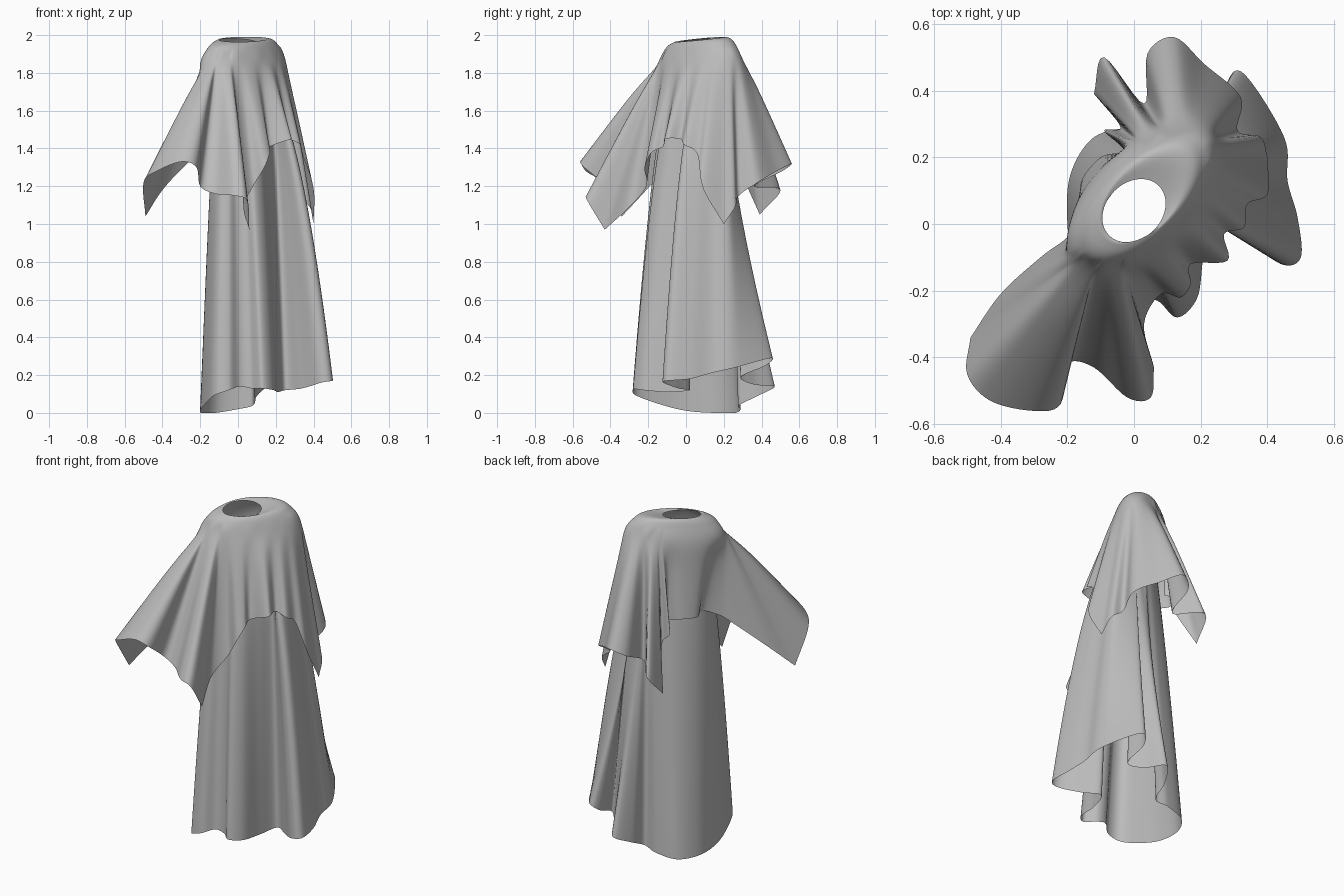
import bpy
import bmesh
import math
from mathutils import Vector

old_cube = bpy.data.objects.get("Cube")
if old_cube:
    bpy.data.objects.remove(old_cube, do_unlink=True)

cloth = bpy.data.materials.new("grey_cloth")
cloth.use_nodes = True
grey = (0.5, 0.5, 0.5, 1)
cloth.diffuse_color = grey
cloth.node_tree.nodes["Principled BSDF"].inputs["Base Color"].default_value = grey

# The body is turned: its shoulder line runs diagonally across the ground plane
ALONG = Vector((1, 1, 0)).normalized()
ACROSS = Vector((-1, 1, 0)).normalized()


def spline_point(a, b, c, d, t):
    """Point on a Catmull-Rom segment between b and c."""
    return b + 0.5 * t * (c - a + t * (2 * a - 5 * b + 4 * c - d + t * (3 * b - a - 3 * c + d)))


def closed_curve(points, steps, corner_height):
    """Smooth loop that keeps sharp corners at points below corner_height."""
    curve = []
    n = len(points)
    for i in range(n):
        a, b, c, d = (points[(i + j) % n] for j in (-1, 0, 1, 2))
        if b.z < corner_height:
            a = 2 * b - c
        if c.z < corner_height:
            d = 2 * c - b
        curve += [spline_point(a, b, c, d, k / steps) for k in range(steps)]
    return curve


def open_curve(points, steps):
    ends = [points[0]] + points + [points[-1]]
    curve = [spline_point(*ends[i:i + 4], k / steps)
             for i in range(len(points) - 1) for k in range(steps)]
    return curve + [points[-1]]


def body_angles(hem, centre, passes):
    """Smoothed, unwrapped direction of each hem point around the body."""
    angles = []
    for p in hem:
        d = p - centre
        a = math.atan2(d.dot(ACROSS), d.dot(ALONG))
        if angles:
            a += math.tau * round((angles[-1] - a) / math.tau)
        angles.append(a)
    n = len(angles)
    for _ in range(passes):
        before = [angles[-1] - math.tau] + angles
        after = angles[1:] + [angles[0] + math.tau]
        angles = [(before[i] + 2 * angles[i] + after[i]) / 4 for i in range(n)]
    return angles


def oval(centre, angle, length, width, height, side_tilt=0, back_tilt=0):
    u = length * math.cos(angle)
    v = width * math.sin(angle)
    p = centre + ALONG * u + ACROSS * v
    p.z = height + side_tilt * u + back_tilt * v
    return p


def cloth_sheet(name, columns):
    """Skin neighbouring columns of points into one smooth, closed-round sheet."""
    bm = bmesh.new()
    grid = [[bm.verts.new(p) for p in column] for column in columns]
    for i, left in enumerate(grid):
        right = grid[(i + 1) % len(grid)]
        for k in range(len(left) - 1):
            bm.faces.new((left[k + 1], right[k + 1], right[k], left[k]))
    mesh = bpy.data.meshes.new(name)
    bm.to_mesh(mesh)
    bm.free()
    mesh.materials.append(cloth)
    for face in mesh.polygons:
        face.use_smooth = True
    obj = bpy.data.objects.new(name, mesh)
    bpy.context.collection.objects.link(obj)
    return obj


def hem_points(table):
    return [Vector(p) / 100 for p in table]


# Cape: hem of a square cloth with hanging corners, in hundredths
cape_hem = hem_points([
    (-20, -4, 138), (-28, -10, 131), (-40, -21, 118), (-49, -34, 104),
    (-50, -45, 122), (-43, -53, 128), (-30, -56, 133), (-22, -54, 130),
    (-20, -42, 120), (-12, -43, 116), (-2, -52, 115), (5, -52, 112),
    (6, -43, 97), (3, -30, 109), (8, -21, 120), (14, -22, 130),
    (17, -18, 138), (17, -12, 141), (28, -11, 145), (27, -3, 145),
    (33, -1, 142), (34, 6, 137), (40, 9, 119), (40, 20, 100),
    (38, 26, 109), (31, 28, 115), (32, 38, 122), (21, 48, 128),
    (12, 56, 132), (4, 51, 128), (3, 36, 120), (-9, 50, 118),
    (-12, 39, 105), (-4, 29, 128), (-9, 28, 136), (-3, 22, 140),
    (-10, 20, 142), (-16, 12, 142), (-13, 4, 142)])
cape_curve = closed_curve(cape_hem, 6, 1.06)
body = Vector((0.025, 0.075, 0))
neck = Vector((0, 0.04, 0))
columns = []
for hem, a in zip(cape_curve, body_angles(cape_curve, body, 75)):
    collar = oval(neck, a, 0.105, 0.083, 1.968, 0.03, 0.16)
    crest = oval(body, a, 0.165, 0.098, 1.977, 0.06, 0.1)
    edge = oval(body, a, 0.225, 0.118, 1.948, 0.06, 0.05)
    shoulder = oval(body, a, 0.282, 0.148, 1.86, 0.05)
    chest = shoulder.lerp(hem, 0.38)
    chest.z += 0.015
    columns.append(open_curve([collar, crest, edge, shoulder, chest, hem], 6))
cloth_sheet("draped_cape", columns)

# Skirt: a long tube that opens into deep folds at an uneven hem
skirt_hem = hem_points([
    (-20, 1, 1), (-18, -12, 4), (-13, -26, 9), (-5, -28, 12),
    (1, -23, 14), (7, -23, 13), (13, -28, 13), (19, -22, 12),
    (21, -9, 11), (25, 2, 12), (34, -4, 13), (44, -12, 16),
    (50, -10, 17), (49, 2, 18), (46, 13, 21), (45, 26, 24),
    (33, 45, 29), (28, 42, 25), (29, 29, 19), (23, 36, 15),
    (16, 47, 14), (10, 38, 9), (8, 28, 4), (0, 29, 2),
    (-12, 26, 0), (-19, 15, 0)])
skirt_curve = closed_curve(skirt_hem, 8, -1)
waist = Vector((0.04, 0.06, 0))
columns = []
for hem, a in zip(skirt_curve, body_angles(skirt_curve, waist, 60)):
    top = oval(waist, a, 0.2, 0.1, 1.68)
    # Folds reaching far back hang straight first and flare lower down
    flare = 0.72 + 0.28 * (hem.y - hem.x) + 3.2 * max(0, hem.y - 0.27)
    column = []
    for k in range(25):
        t = k / 24
        p = top.lerp(hem, t ** flare)
        p.z = top.z + (hem.z - top.z) * t
        column.append(p)
    columns.append(column)
cloth_sheet("long_skirt", columns)
